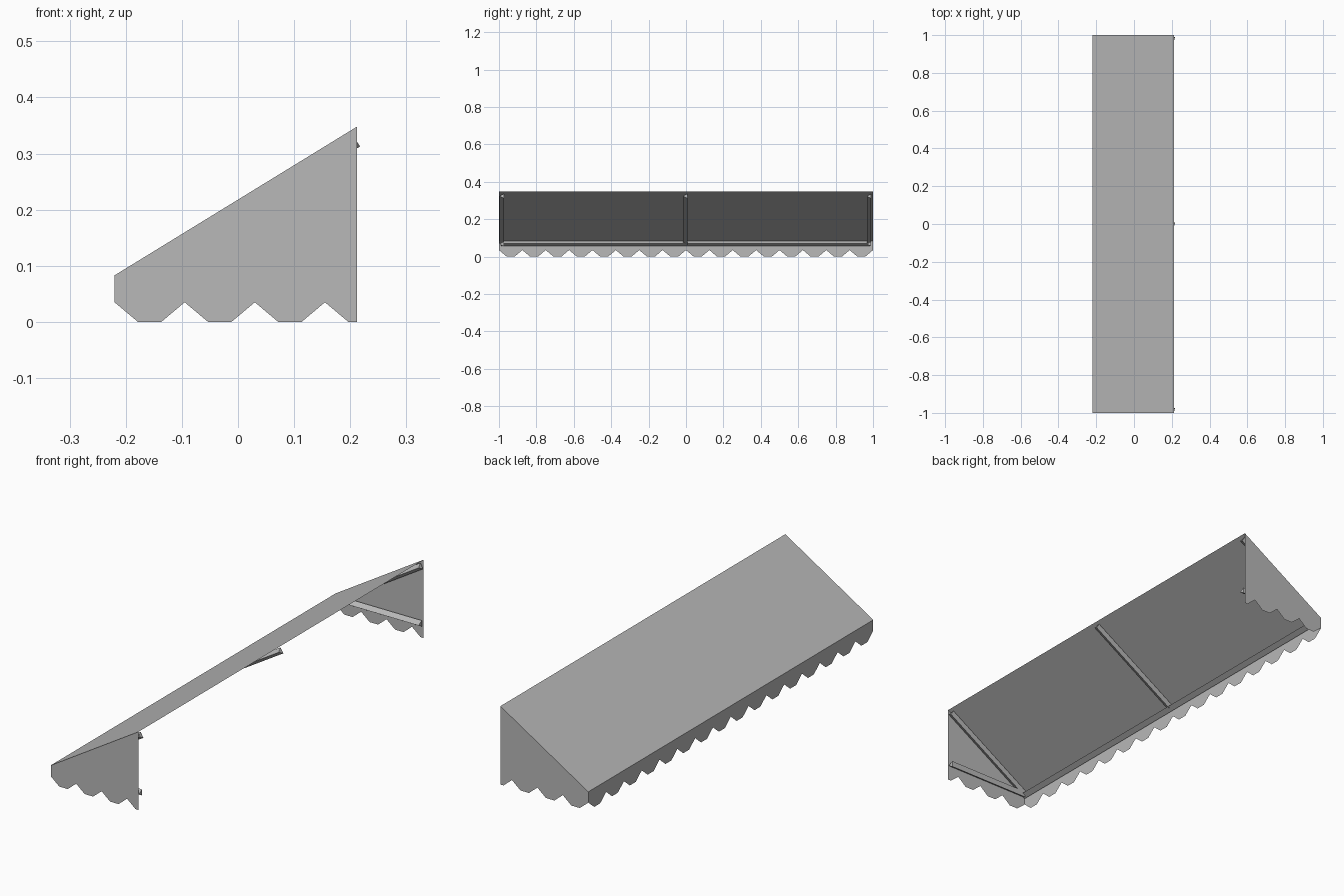
import bpy
from mathutils import Vector

cube = bpy.data.objects.get("Cube")
if cube:
    bpy.data.objects.remove(cube)

# Overall proportions
FRONT_X, BACK_X, HALF_Y = -0.22, 0.212, 1.0
LOW_Z, HIGH_Z, NOTCH_Z = 0.083, 0.348, 0.035
PITCH = 0.125          # spacing of the scallops
BAR_R = 0.0155         # radius of the three-sided bars


def make_material(name, colour):
    mat = bpy.data.materials.new(name)
    mat.use_nodes = True
    mat.diffuse_color = colour
    mat.node_tree.nodes["Principled BSDF"].inputs["Base Color"].default_value = colour
    return mat


grey = make_material("plain grey", (0.48, 0.48, 0.48, 1))


def make_object(name, verts, faces):
    mesh = bpy.data.meshes.new(name)
    mesh.from_pydata(verts, [], faces)
    mesh.materials.append(grey)
    obj = bpy.data.objects.new(name, mesh)
    bpy.context.collection.objects.link(obj)
    return obj


def scallops(length):
    """Points (distance, height) of the scalloped hem, cut off at length."""
    points, start = [], 0.0
    while start < length - 0.001:
        for step, z in ((0, NOTCH_Z), (PITCH / 3, 0), (PITCH * 2 / 3, 0)):
            if start + step < length:
                points.append((start + step, z))
        start += PITCH
    last = NOTCH_Z if abs(start - length) < 0.001 else 0
    return points + [(length, last)]


def sheet(name, verts, flip=False):
    order = list(range(len(verts)))
    return make_object(name, verts, [order[::-1] if flip else order])


def bar(name, start, end, point_dir):
    """Three-sided bar whose ridge faces point_dir."""
    start, end, ridge = Vector(start), Vector(end), Vector(point_dir)
    side = (end - start).normalized().cross(ridge)
    section = [ridge * BAR_R,
               (side * 0.866 - ridge * 0.5) * BAR_R,
               (-side * 0.866 - ridge * 0.5) * BAR_R]
    verts = [p + offset for p in (start, end) for offset in section]
    faces = [(2, 1, 0), (3, 4, 5)]
    faces += [(i, (i + 1) % 3, (i + 1) % 3 + 3, i + 3) for i in range(3)]
    return make_object(name, verts, faces)


# Sloping roof sheet
sheet("canopy_top", [(FRONT_X, -HALF_Y, LOW_Z), (BACK_X, -HALF_Y, HIGH_Z),
                     (BACK_X, HALF_Y, HIGH_Z), (FRONT_X, HALF_Y, LOW_Z)])

# Scalloped valance along the low edge
hem = [(FRONT_X, d - HALF_Y, z) for d, z in scallops(2 * HALF_Y)]
sheet("valance", hem + [(FRONT_X, HALF_Y, LOW_Z), (FRONT_X, -HALF_Y, LOW_Z)], flip=True)

# Scalloped end panels
for label, sign in (("front", -1), ("back", 1)):
    y = sign * HALF_Y
    hem = [(FRONT_X + d, y, z) for d, z in scallops(BACK_X - FRONT_X)]
    sheet(label + "_end_panel",
          hem + [(BACK_X, y, HIGH_Z), (FRONT_X, y, LOW_Z)], flip=sign > 0)

# Frame: sloping arms, level arms at both ends, and the long rail
for label, y in (("front", -0.982), ("middle", 0), ("back", 0.982)):
    bar(label + "_sloping_arm", (-0.2, y, 0.073), (0.2105, y, 0.324), (0, -1, 0))
    if y:
        bar(label + "_level_arm", (-0.2, y, 0.068), (0.2105, y, 0.068), (0, -1, 0))
bar("valance_rail", (-0.204, -0.99, 0.07), (-0.204, 0.99, 0.07), (1, 0, 0))
